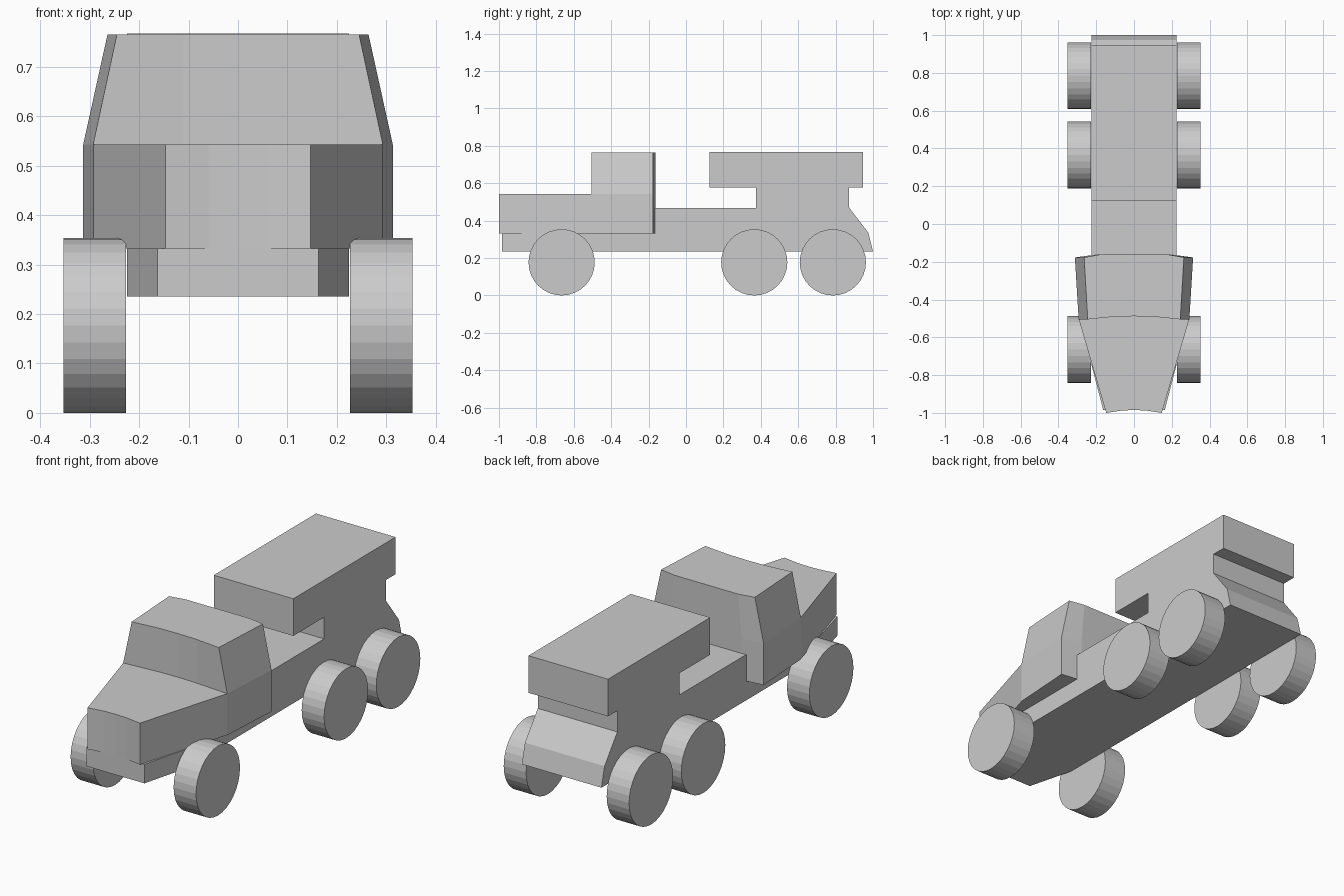
import bpy
import bmesh
import math

cube = bpy.data.objects.get("Cube")
if cube:
    bpy.data.objects.remove(cube, do_unlink=True)

grey = bpy.data.materials.new("plain grey")
grey.use_nodes = True
colour = (0.6, 0.6, 0.6, 1)
grey.diffuse_color = colour
grey.node_tree.nodes["Principled BSDF"].inputs["Base Color"].default_value = colour


def finish(name, bm):
    bmesh.ops.recalc_face_normals(bm, faces=bm.faces)
    mesh = bpy.data.meshes.new(name)
    bm.to_mesh(mesh)
    bm.free()
    mesh.materials.append(grey)
    obj = bpy.data.objects.new(name, mesh)
    bpy.context.collection.objects.link(obj)
    return obj


def loft(name, lower, upper):
    """Closed solid between two matching outlines."""
    bm = bmesh.new()
    a = [bm.verts.new(p) for p in lower]
    b = [bm.verts.new(p) for p in upper]
    n = len(a)
    bm.faces.new(a)
    bm.faces.new(b)
    for i in range(n):
        j = (i + 1) % n
        bm.faces.new((a[i], a[j], b[j], b[i]))
    return finish(name, bm)


def mirrored(half):
    """Complete a plan outline from its left half, front to back."""
    return half + [(-x, y) for x, y in reversed(half) if x]


def slab(name, half, z0, z1, top_half=None):
    low, top = mirrored(half), mirrored(top_half or half)
    return loft(name, [(x, y, z0) for x, y in low], [(x, y, z1) for x, y in top])


W = 0.224      # half width of the chassis
FLOOR = 0.235  # underside
SILL = 0.332   # bottom of hood and cab
BELT = 0.543   # top of hood, bottom of windows

# Chassis and rear body as one side profile
profile = [(-0.75, FLOOR), (1.0, FLOOR), (0.975, 0.335), (0.872, 0.47),
           (0.872, 0.578), (0.947, 0.578), (0.947, 0.767), (0.125, 0.767),
           (0.125, 0.578), (0.373, 0.578), (0.373, 0.468), (-0.45, 0.468),
           (-0.45, SILL), (-0.75, SILL)]
loft("chassis_and_rear_body", [(-W, y, z) for y, z in profile],
     [(W, y, z) for y, z in profile])

# Tapered chassis nose
slab("chassis_nose", [(0.163, -0.985), (W, -0.75)], FLOOR, SILL)

# Hood with a slightly hollow front
slab("hood", [(0, -0.985), (0.06, -0.987), (0.147, -1.0), (0.293, -0.503),
              (0.28, -0.45)], SILL, BELT)

# Cab: straight lower half, inward leaning upper half
cab_low = [(0, -0.488), (0.11, -0.491), (0.293, -0.505), (0.313, -0.177),
           (0.2, -0.162)]
cab_top = [(0, -0.488), (0.11, -0.491), (0.245, -0.505), (0.264, -0.177),
           (0.18, -0.162)]
slab("cab_lower", cab_low, SILL, BELT)
slab("cab_upper", cab_low, BELT, 0.765, cab_top)

# Six wheels
R = 0.177
angles = [2 * math.pi * i / 32 for i in range(32)]
for side, s in (("left", 1), ("right", -1)):
    for axle, y in (("front", -0.665), ("middle", 0.365), ("rear", 0.785)):
        ring = [(y + R * math.cos(a), R + R * math.sin(a)) for a in angles]
        loft(f"{axle}_{side}_wheel", [(s * 0.227, v, z) for v, z in ring],
             [(s * 0.353, v, z) for v, z in ring])
